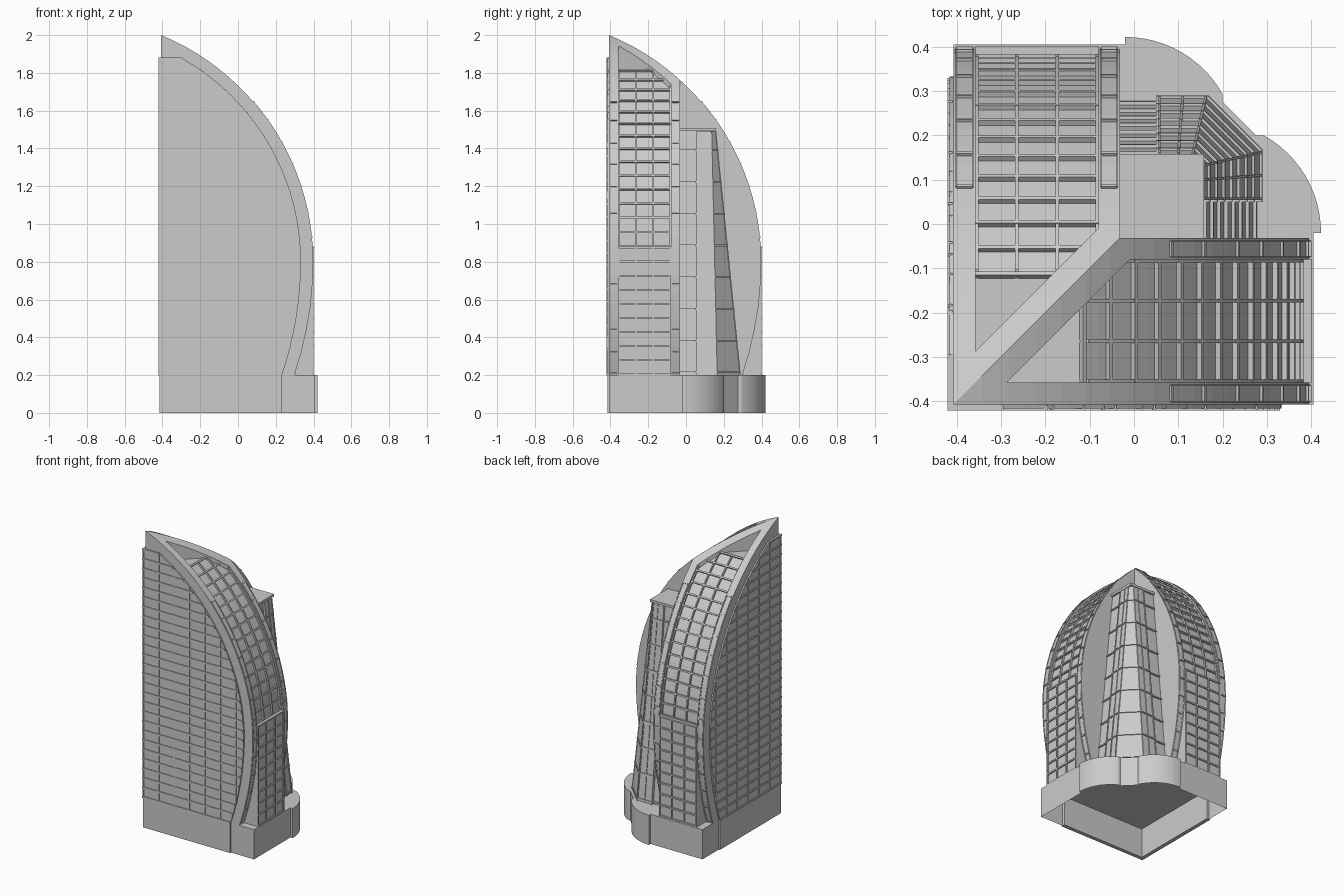
import bpy, bmesh, math
from mathutils import Matrix, Vector

if "Cube" in bpy.data.objects:
    bpy.data.objects.remove(bpy.data.objects["Cube"])

R, CX, CZ = 1.299, -0.904, 0.8      # main arc of the sail-shaped wings
XL, ZB = -0.407, 0.2                # corner position, top of podium


def cx_at(z, off):
    """x of the sail curve, offset inwards, at height z"""
    if z >= CZ:
        return CX + math.sqrt(max((R - off) ** 2 - (z - CZ) ** 2, 0))
    return CX + R - off - 0.1 * ((CZ - z) / 0.6) ** 2


def z_at(x, off):
    return CZ + math.sqrt((R - off) ** 2 - (x - CX) ** 2)


def curve(off, z0=ZB, z1=None, n=22):
    """points of the sail curve from z0 upwards to z1"""
    z1 = z_at(XL, off) if z1 is None else z1
    a1 = math.asin((z1 - CZ) / (R - off))
    pts = [(cx_at(z0 + (CZ - z0) * i / 8, off), z0 + (CZ - z0) * i / 8) for i in range(8)] if z0 < CZ else []
    a0 = math.asin((max(z0, CZ) - CZ) / (R - off))
    for i in range(n + 1):
        a = a0 + (a1 - a0) * i / n
        pts.append((CX + (R - off) * math.cos(a), CZ + (R - off) * math.sin(a)))
    return pts


def loft(bm, a, b, bottom=True):
    va, vb = [bm.verts.new(p) for p in a], [bm.verts.new(p) for p in b]
    n = len(a)
    if bottom:
        bm.faces.new(va[::-1])
    bm.faces.new(vb)
    for i in range(n):
        j = (i + 1) % n
        bm.faces.new((va[i], va[j], vb[j], vb[i]))


def slab(bm, pts, y0, y1):
    """xz outline extruded along y"""
    loft(bm, [(x, y1, z) for x, z in pts], [(x, y0, z) for x, z in pts])


def box(bm, x0, x1, y0, y1, z0, z1):
    slab(bm, [(x0, z0), (x1, z0), (x1, z1), (x0, z1)], y0, y1)


def band(bm, o_out, o_in, z0, z1, y0, y1):
    """strip that follows the sail curve"""
    slab(bm, curve(o_out, z0, z1) + curve(o_in, z0, z1)[::-1], y0, y1)


def ledge(bm, z, off, depth, y0, y1, t=0.01):
    """bar lying across the sail curve at height z"""
    a = math.asin((z - CZ) / (R - off)) if z > CZ else -math.atan((CZ - z) / 1.8)
    m = Matrix.Translation((cx_at(z, off), (y0 + y1) / 2, z)) @ Matrix.Rotation(-a, 4, 'Y') \
        @ Matrix.Diagonal((depth, y1 - y0, t, 1))
    bmesh.ops.create_cube(bm, size=1, matrix=m)


def cut(bm, d, keep_over, fill=False):
    """clip along the vertical diagonal plane x - y = d"""
    no = Vector((1, -1, 0)) * (-1 if keep_over else 1)
    bmesh.ops.bisect_plane(bm, geom=bm.verts[:] + bm.edges[:] + bm.faces[:], dist=1e-6,
                           plane_co=(d, 0, 0), plane_no=no, clear_outer=True)
    if fill:
        bmesh.ops.holes_fill(bm, edges=[e for e in bm.edges if e.is_boundary], sides=0)


def finish(bm, name, mirror=True, recalc=True):
    """make the object, plus its twin mirrored over the diagonal"""
    if recalc:
        bmesh.ops.recalc_face_normals(bm, faces=bm.faces[:])
    for side in (("front", "left") if mirror else ("",)):
        me = bpy.data.meshes.new(name)
        bm.to_mesh(me)
        ob = bpy.data.objects.new((side + "_" + name).strip("_"), me)
        bpy.context.collection.objects.link(ob)
        for v in bm.verts:
            v.co = Vector((v.co.y, v.co.x, v.co.z))
        bmesh.ops.reverse_faces(bm, faces=bm.faces[:])
    bm.free()


# podium with two rounded lobes at the back, open underneath
arc = [(0.17 + 0.252 * math.cos(math.radians(a)), -0.02 + 0.252 * math.sin(math.radians(a)))
       for a in [60.8 * i / 12 for i in range(13)]]
half = [(0.405, -0.02)] + arc + [(0.275, 0.2)]
plan = [(XL, XL), (0.405, XL)] + half + [(y, x) for x, y in half[::-1]] + [(XL, 0.405)]
bm = bmesh.new()
loft(bm, [(x, y, 0) for x, y in plan], [(x, y, ZB) for x, y in plan], bottom=False)
finish(bm, "podium", mirror=False)

# arched ribs on both edges of a wing
full = curve(0) + [(XL, ZB)]
bm = bmesh.new()
slab(bm, full, XL, -0.358)
slab(bm, full, -0.08, -0.032)
cut(bm, 0, True)
finish(bm, "wing_ribs")

# ridge frame along the mitre between the wings
bm = bmesh.new()
slab(bm, full, XL, -0.032)
cut(bm, 0.07, False, True)
cut(bm, 0, True)
finish(bm, "ridge_frame")

# recessed glass core with a flat roof at the corner
GO, ZR = 0.022, 1.81
bm = bmesh.new()
slab(bm, curve(GO, ZB, ZR) + [(XL, ZR), (XL, ZB)], -0.36, -0.078)
cut(bm, 0, True)
finish(bm, "wing_glass")

# mullions and floor bars over the curved glass
ys = [-0.355, -0.265, -0.173, -0.083]
bm = bmesh.new()
for y in ys:
    band(bm, GO - 0.012, GO + 0.004, 0.88, ZR, y - 0.004, y + 0.004)
a0, a1 = [math.asin((z - CZ) / (R - GO)) for z in (0.88, ZR)]
for i in range(15):
    ledge(bm, CZ + (R - GO) * math.sin(a0 + (a1 - a0) * i / 14), GO - 0.004, 0.016, -0.358, -0.08)
cut(bm, 0.07, True, True)
finish(bm, "curved_glass_grid")

# straight end bay below the curve, with its grid
bm = bmesh.new()
box(bm, 0.25, 0.394, -0.358, -0.08, ZB, 0.88)
finish(bm, "end_bay")
bm = bmesh.new()
for y in ys:
    box(bm, 0.39, 0.401, y - 0.004, y + 0.004, ZB, 0.88)
for i in range(10):
    z = ZB + 0.005 + 0.67 * i / 9
    box(bm, 0.39, 0.402, -0.358, -0.08, z - 0.005, z + 0.005)
finish(bm, "end_bay_grid")

# narrow window frames running up each rib
bm = bmesh.new()
levels = [0.21, 0.32, 0.44, 0.56, 0.68, 0.8, 0.93, 1.06, 1.2, 1.32, 1.43, 1.55, 1.645]
for y0, y1 in ((-0.401, -0.364), (-0.074, -0.038)):
    for y in (y0, y1):
        band(bm, -0.003, 0.01, ZB, 1.645, y - 0.002, y + 0.002)
    for z in levels:
        ledge(bm, z, 0, 0.012, y0, y1, 0.008)
finish(bm, "rib_window_frames")

# flat outer facade, standing slightly proud of the ribs
FO, ZT = 0.062, 1.88
bm = bmesh.new()
slab(bm, [(-0.416, 0), (cx_at(ZB, FO), 0)] + curve(FO, ZB, ZT) + [(-0.416, ZT)], -0.416, -0.39)
finish(bm, "facade")
bm = bmesh.new()
for i in range(27):
    z = ZB + 0.005 + (ZT - ZB - 0.01) * i / 26
    box(bm, -0.421, cx_at(z, FO) - 0.003, -0.421, -0.41, z - 0.006, z + 0.006)
for i in range(7):
    x = -0.415 + 0.115 * i
    top = min(ZT, z_at(x, FO))
    bot = ZB if x < cx_at(ZB, FO) else CZ - 0.6 * math.sqrt((CX + R - FO - x) / 0.1)
    box(bm, x - 0.004, x + 0.004, -0.420, -0.41, bot, top)
finish(bm, "facade_grid")


# leaning tower in the inner corner
def ring(z, a, b, grow=0.0, x0=-0.05):
    """five-sided plan blended between base values a and top values b"""
    t = (z - ZB) / (1.5 - ZB)
    f, c = [p + (q - p) * t for p, q in zip(a, b)]
    f += grow
    c += grow * 0.4
    return [(x, y, z) for x, y in ((x0, x0), (f, x0), (f, c), (c, f), (x0, f))]


SET_A, SET_B = (0.27, 0.165), (0.145, 0.13)
PAN_A, PAN_B = (0.285, 0.165), (0.155, 0.135)
bm = bmesh.new()
loft(bm, ring(ZB, SET_A, SET_B), ring(1.5, SET_A, SET_B))
finish(bm, "tower_core", mirror=False)
bm = bmesh.new()
loft(bm, ring(ZB, PAN_A, PAN_B, 0, 0.055), ring(1.49, PAN_A, PAN_B, 0, 0.055))
finish(bm, "tower_corner_bay", mirror=False)

# tower floor ledges, mullions and roof slab
bm = bmesh.new()
for i in range(8):
    z = 0.21 + 0.168 * i
    loft(bm, ring(z, SET_A, SET_B, 0.008), ring(z + 0.009, SET_A, SET_B, 0.008))
    loft(bm, ring(z, PAN_A, PAN_B, 0.006, 0.05), ring(z + 0.009, PAN_A, PAN_B, 0.006, 0.05))
finish(bm, "tower_ledges", mirror=False)
bm = bmesh.new()
for yb, yt in ((0.057, 0.057), (0.11, 0.1), (0.162, 0.133)):
    loft(bm, [(x, y, ZB) for x, y in ((0.27, yb - .003), (0.29, yb - .003), (0.29, yb + .003), (0.27, yb + .003))],
         [(x, y, 1.49) for x, y in ((0.14, yt - .003), (0.16, yt - .003), (0.16, yt + .003), (0.14, yt + .003))])
finish(bm, "tower_mullions")
bm = bmesh.new()
box(bm, -0.05, 0.158, -0.05, 0.158, 1.492, 1.508)
finish(bm, "tower_roof", mirror=False)
